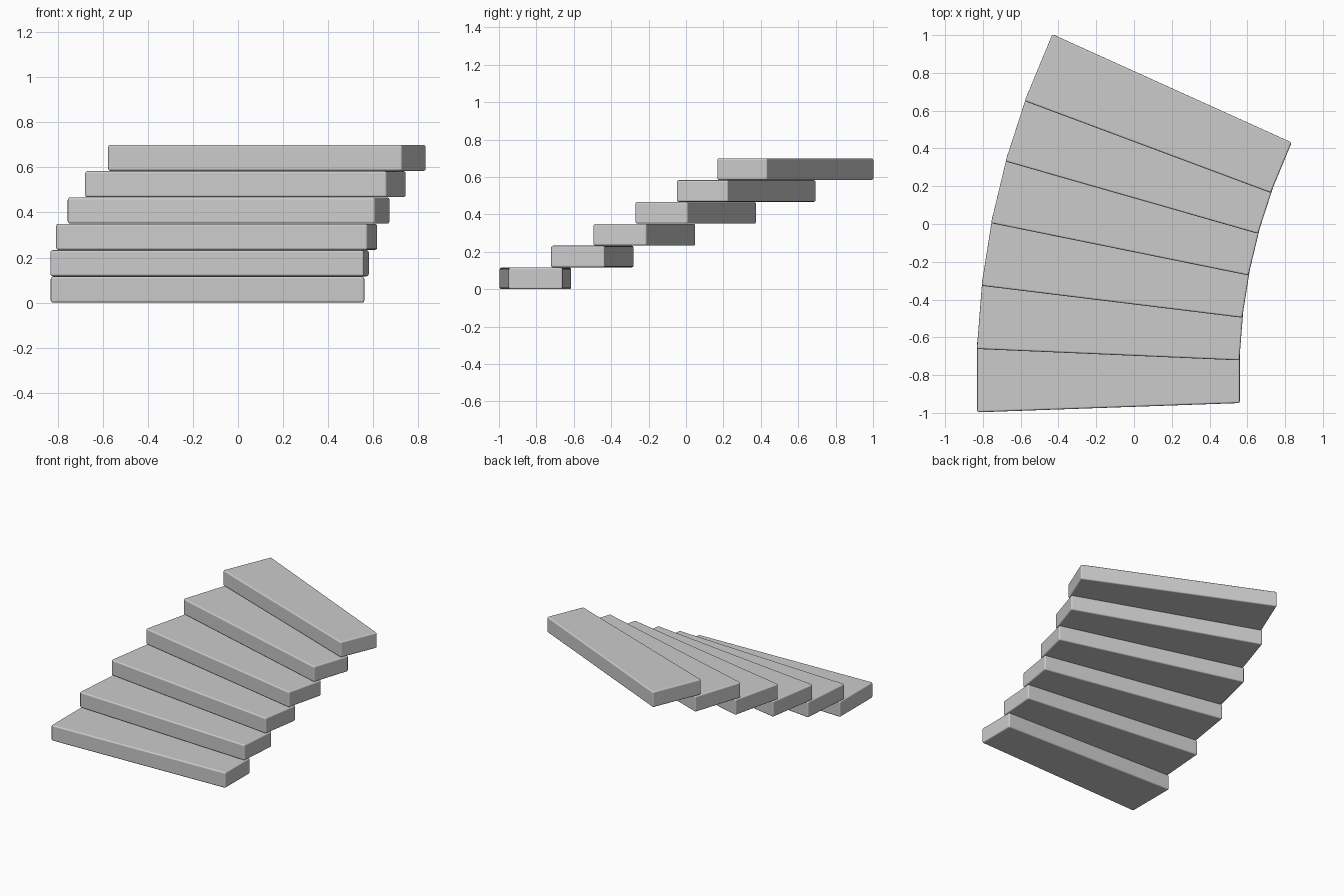
import bpy, bmesh
from mathutils import Matrix, Vector

if "Cube" in bpy.data.objects:
    bpy.data.objects.remove(bpy.data.objects["Cube"])

STEPS, RISE, THICK = 6, 0.1168, 0.1155
PIVOT = Vector((3.44, -0.805, 0))   # centre of the stair's curve
TURN = -0.0785                      # rotation per step (about 4.5 degrees)

# Tapered tread outline: wide at the outer end, narrow at the inner end
OUTLINE = [(-0.83, -0.997), (0.56, -0.948), (0.56, -0.659), (-0.83, -0.614)]


def make_tread(i):
    bm = bmesh.new()
    base = bm.faces.new([bm.verts.new((x, y, 0)) for x, y in OUTLINE])
    ext = bmesh.ops.extrude_face_region(bm, geom=[base])
    top = [v for v in ext["geom"] if isinstance(v, bmesh.types.BMVert)]
    bmesh.ops.translate(bm, verts=top, vec=(0, 0, THICK))
    bmesh.ops.recalc_face_normals(bm, faces=bm.faces)
    # Swing the tread around the curve and lift it
    swing = (Matrix.Translation(PIVOT) @ Matrix.Rotation(TURN * i, 4, "Z")
             @ Matrix.Translation(-PIVOT))
    bm.transform(Matrix.Translation((0, 0, RISE * i)) @ swing)
    mesh = bpy.data.meshes.new(f"stair_tread_{i + 1}")
    bm.to_mesh(mesh)
    bm.free()
    mesh.shade_smooth()
    obj = bpy.data.objects.new(mesh.name, mesh)
    bpy.context.collection.objects.link(obj)
    # Softly rounded edges
    bevel = obj.modifiers.new("rounded_edges", "BEVEL")
    bevel.width = 0.01
    bevel.segments = 3
    bevel.harden_normals = True


# Staircase
for step in range(STEPS):
    make_tread(step)
